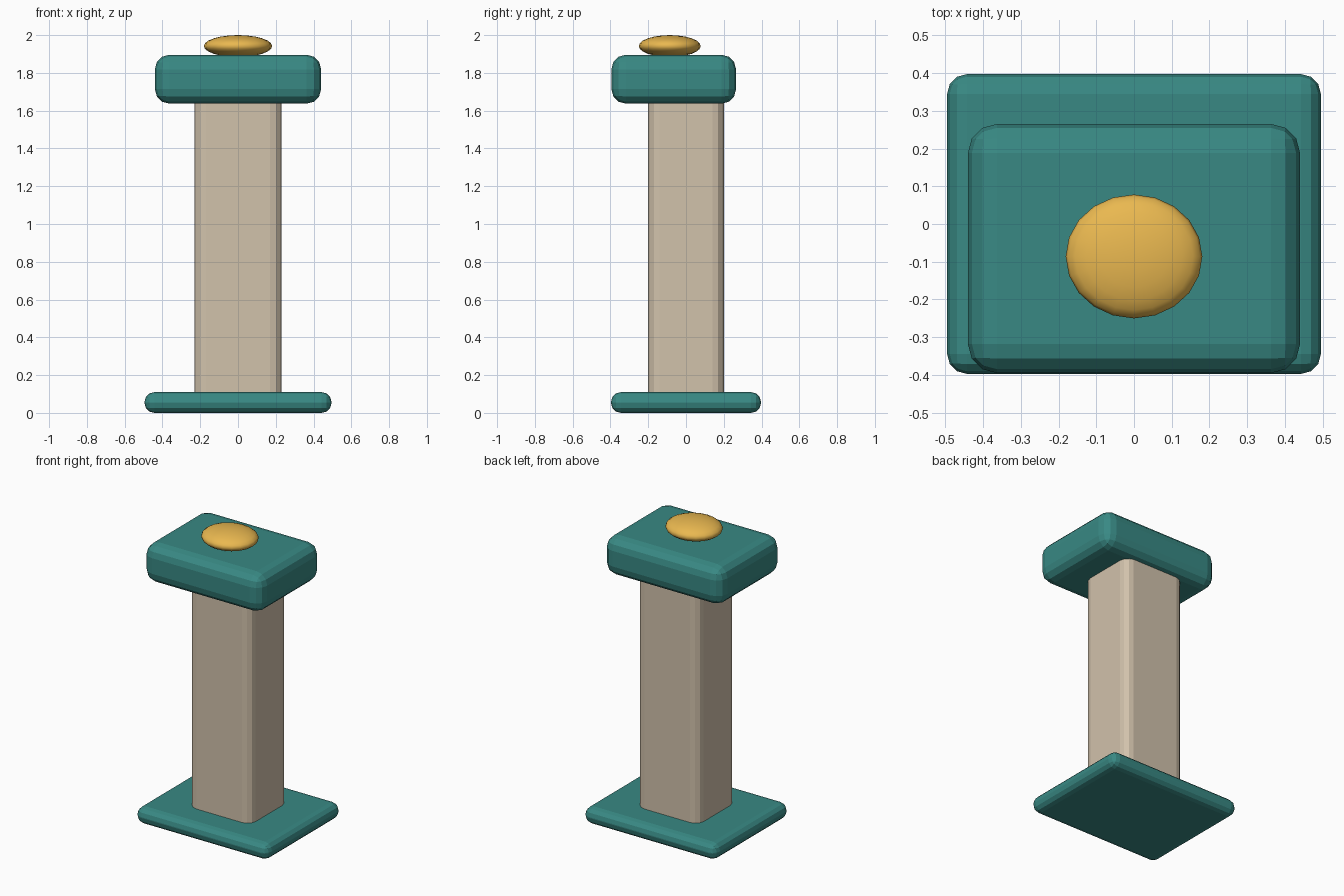
import bpy, bmesh
from mathutils import Matrix

if "Cube" in bpy.data.objects:
    bpy.data.objects.remove(bpy.data.objects["Cube"])


def material(name, rgb):
    m = bpy.data.materials.new(name)
    m.diffuse_color = (*rgb, 1)
    m.use_nodes = True
    m.node_tree.nodes["Principled BSDF"].inputs["Base Color"].default_value = m.diffuse_color
    return m


teal = material("teal", (0.04, 0.25, 0.23))
beige = material("beige", (0.64, 0.54, 0.41))
gold = material("gold", (0.82, 0.48, 0.08))


def finish(name, bm, mat):
    me = bpy.data.meshes.new(name)
    bm.to_mesh(me)
    bm.free()
    me.materials.append(mat)
    ob = bpy.data.objects.new(name, me)
    bpy.context.collection.objects.link(ob)
    return ob


def rounded_box(name, lo, hi, radius, mat, vertical_only=False):
    bm = bmesh.new()
    size = [b - a for a, b in zip(lo, hi)]
    mid = [(a + b) / 2 for a, b in zip(lo, hi)]
    bmesh.ops.create_cube(bm, size=1, matrix=Matrix.Translation(mid) @ Matrix.Diagonal((*size, 1)))
    edges = [e for e in bm.edges
             if not vertical_only or abs(e.verts[0].co.z - e.verts[1].co.z) > 0.01]
    bmesh.ops.bevel(bm, geom=edges, offset=radius, segments=3, profile=0.5,
                    affect='EDGES', clamp_overlap=True)
    return finish(name, bm, mat)


# Foot plate, post and the cap set towards the front
rounded_box("base_plate", (-0.495, -0.397, 0), (0.495, 0.397, 0.11), 0.052, teal)
rounded_box("post", (-0.23, -0.2, 0.08), (0.23, 0.2, 1.68), 0.06, beige, vertical_only=True)
rounded_box("cap_block", (-0.44, -0.395, 1.637), (0.44, 0.265, 1.896), 0.077, teal)

# Flattened button on top of the cap
bm = bmesh.new()
bmesh.ops.create_uvsphere(bm, u_segments=20, v_segments=12, radius=1,
                          matrix=Matrix.Translation((0, -0.086, 1.942)) @ Matrix.Diagonal((0.181, 0.164, 0.058, 1)))
for f in bm.faces:
    f.smooth = True
finish("top_button", bm, gold)
